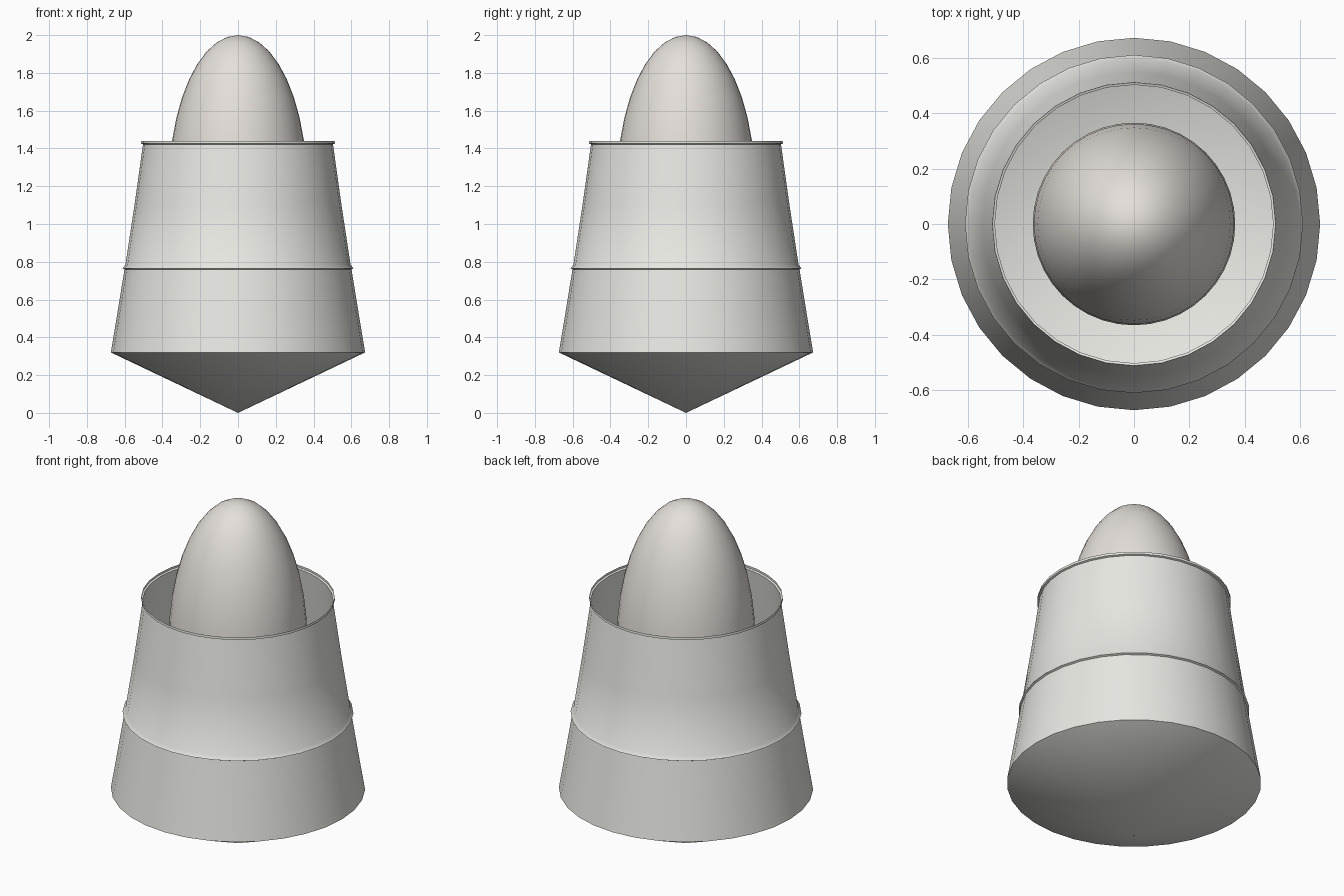
import bpy, bmesh, math

if "Cube" in bpy.data.objects:
    bpy.data.objects.remove(bpy.data.objects["Cube"])


def material(name, rgb):
    m = bpy.data.materials.new(name)
    m.diffuse_color = (*rgb, 1)
    m.use_nodes = True
    m.node_tree.nodes["Principled BSDF"].inputs["Base Color"].default_value = m.diffuse_color
    return m


def revolve(name, profile, mat, sides=32, sharp_angle=60):
    """Spin an (r, z) profile about the z axis."""
    bm = bmesh.new()
    verts = [bm.verts.new((r, 0, z)) for r, z in profile]
    edges = [bm.edges.new(p) for p in zip(verts, verts[1:])]
    bmesh.ops.spin(bm, geom=verts + edges, cent=(0, 0, 0), axis=(0, 0, 1),
                   angle=math.tau, steps=sides, use_duplicate=False)
    bmesh.ops.remove_doubles(bm, verts=bm.verts, dist=1e-4)
    bmesh.ops.recalc_face_normals(bm, faces=bm.faces)
    mesh = bpy.data.meshes.new(name)
    bm.to_mesh(mesh)
    bm.free()
    mesh.materials.append(mat)
    obj = bpy.data.objects.new(name, mesh)
    bpy.context.collection.objects.link(obj)
    bpy.ops.object.select_all(action='DESELECT')
    obj.select_set(True)
    bpy.context.view_layer.objects.active = obj
    bpy.ops.object.shade_smooth_by_angle(angle=math.radians(sharp_angle))
    return obj


shell_mat = material("shell_grey", (0.80, 0.80, 0.76))
core_mat = material("core_warm_grey", (0.78, 0.74, 0.70))

# Thin open shell: pointed base, tapering wall, raised band, small rim lip
revolve("shell", [(0, 0), (0.673, 0.32), (0.653, 0.44), (0.601, 0.76),
                  (0.611, 0.765), (0.596, 0.785), (0.548, 1.10),
                  (0.503, 1.422), (0.513, 1.426), (0.512, 1.44)],
        shell_mat, sharp_angle=70)

# Egg-shaped core rising out of the shell
rings = 20
core = [(0.366 * math.sin(math.pi * i / rings),
         1.20 - 0.80 * math.cos(math.pi * i / rings)) for i in range(rings + 1)]
core[0], core[-1] = (0, core[0][1]), (0, core[-1][1])
revolve("core", core, core_mat, sides=40)
